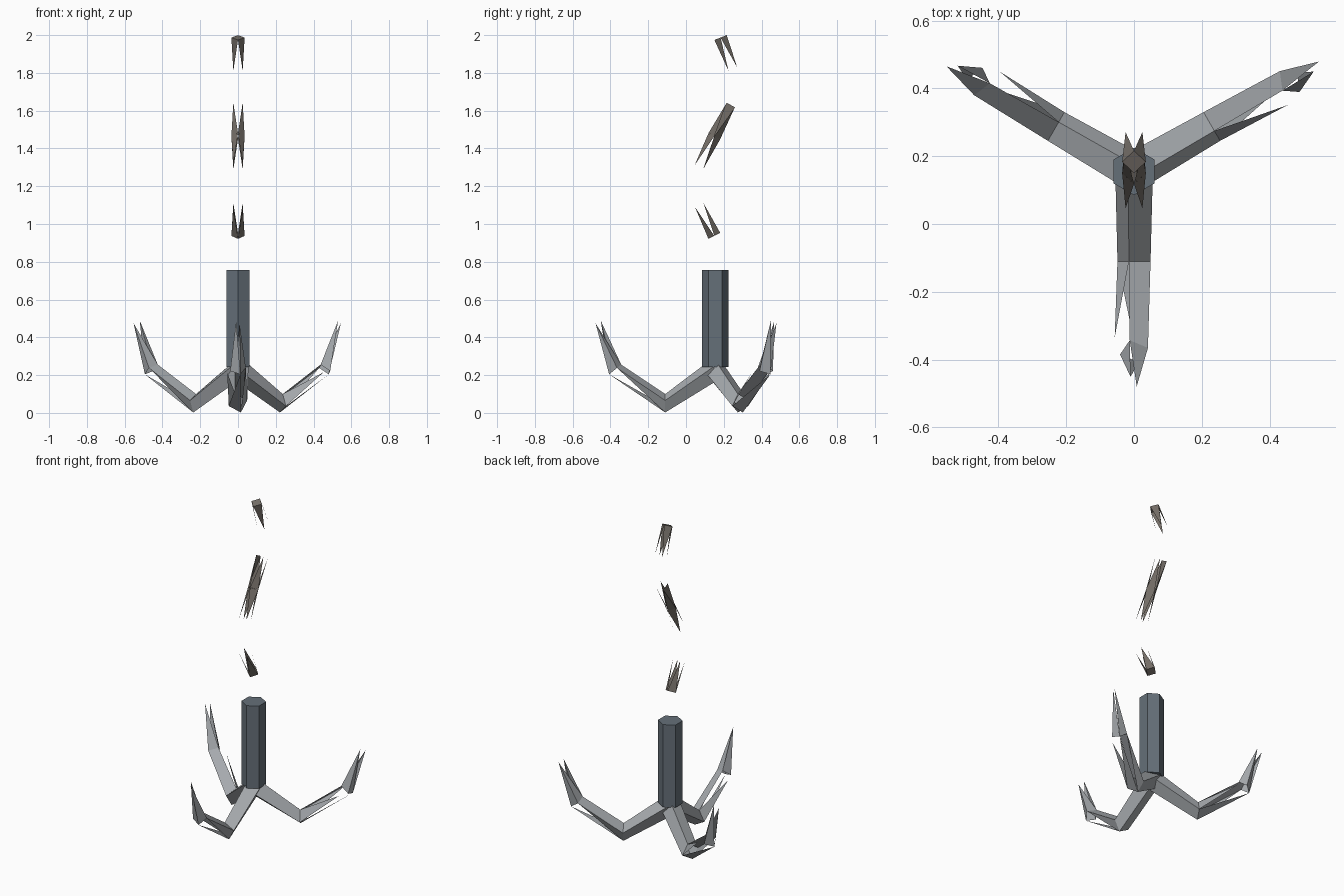
import bpy, math
from mathutils import Vector

if "Cube" in bpy.data.objects:
    bpy.data.objects.remove(bpy.data.objects["Cube"])

CY = 0.155  # hook axis
UP = Vector((0, 0, 1))


def mat(name, c):
    m = bpy.data.materials.new(name)
    m.diffuse_color = (*c, 1)
    m.use_nodes = True
    m.node_tree.nodes["Principled BSDF"].inputs["Base Color"].default_value = m.diffuse_color
    return m


def obj(name, verts, faces, m):
    me = bpy.data.meshes.new(name)
    me.from_pydata([tuple(v) for v in verts], [], faces)
    me.materials.append(m)
    o = bpy.data.objects.new(name, me)
    bpy.context.collection.objects.link(o)
    return o


def ring(center, u, side, tilt, radius, start):
    """Four corners around a path point; tilt is the path angle in the u-z plane."""
    n = -math.sin(tilt) * u + math.cos(tilt) * UP
    return [center + radius * (math.cos(a) * side + math.sin(a) * n)
            for a in (math.radians(start - 90 * i) for i in range(4))]


steel = mat("dark_steel", (0.13, 0.16, 0.19))
iron = mat("grey_iron", (0.38, 0.40, 0.42))
hemp = mat("rope_brown", (0.18, 0.16, 0.14))

# Hexagonal shaft
bpy.ops.mesh.primitive_cylinder_add(vertices=6, radius=0.07, depth=0.515, location=(0, CY, 0.5))
shaft = bpy.context.object
shaft.name = "shaft"
shaft.data.materials.append(steel)

# Three claws: solid root, split blade with one full top face, two prong tips
path = [(0.0, 0.23, -33, 0.058), (0.265, 0.051, 0, 0.051), (0.53, 0.23, 51, 0.043)]
for k, deg in enumerate((-90, 30, 150)):
    a = math.radians(deg)
    u = Vector((math.cos(a), math.sin(a), 0))
    left = Vector((-math.sin(a), math.cos(a), 0))
    axis = Vector((0, CY, 0))
    verts = []
    for r, z, tilt, rad in path:
        verts += ring(axis + UP * z + u * r, u, left, math.radians(tilt), rad, 107)
    # outer tip, inner tip, side barb
    for r, s, z in ((0.634, 0.008, 0.475), (0.606, -0.01, 0.488), (0.49, -0.057, 0.215)):
        verts.append(axis + u * r + left * s + UP * z)
    faces = [(0, 1, 2, 3), (4, 5, 9, 8), (5, 6, 9), (6, 7, 10), (7, 4, 14),
             (8, 9, 12), (9, 10, 12), (10, 11, 13), (11, 8, 13)]
    faces += [(i, (i + 1) % 4, 4 + (i + 1) % 4, 4 + i) for i in range(4)]
    obj(f"claw_{k + 1}", verts, faces, iron)

# Frayed rope: each piece fans from a square knot ring into four strands
Y, X = Vector((0, 1, 0)), Vector((1, 0, 0))


def strands(name, base, tip, cap=False, web=False):
    (y0, z0), (y1, z1) = base, tip
    tilt = math.atan2(z1 - z0, y1 - y0)
    verts = ring(Vector((0, y0, z0)), Y, X, tilt, 0.035, 90)
    verts += ring(Vector((0, y1, z1)), Y, X, tilt, 0.035, 45)
    faces = [(i, (i + 1) % 4, 4 + i) for i in range(4)]
    if cap:
        faces.append((0, 1, 2, 3))
    if web:
        faces.append((3, 6, 7))  # filled gap between two strands
    obj(name, verts, faces, hemp)


strands("rope_lower", (0.15, 0.937), (0.07, 1.10), cap=True)
strands("rope_middle_down", (0.15, 1.465), (0.068, 1.30))
strands("rope_middle_up", (0.15, 1.465), (0.237, 1.63), web=True)
strands("rope_top", (0.183, 1.987), (0.248, 1.82), cap=True)
